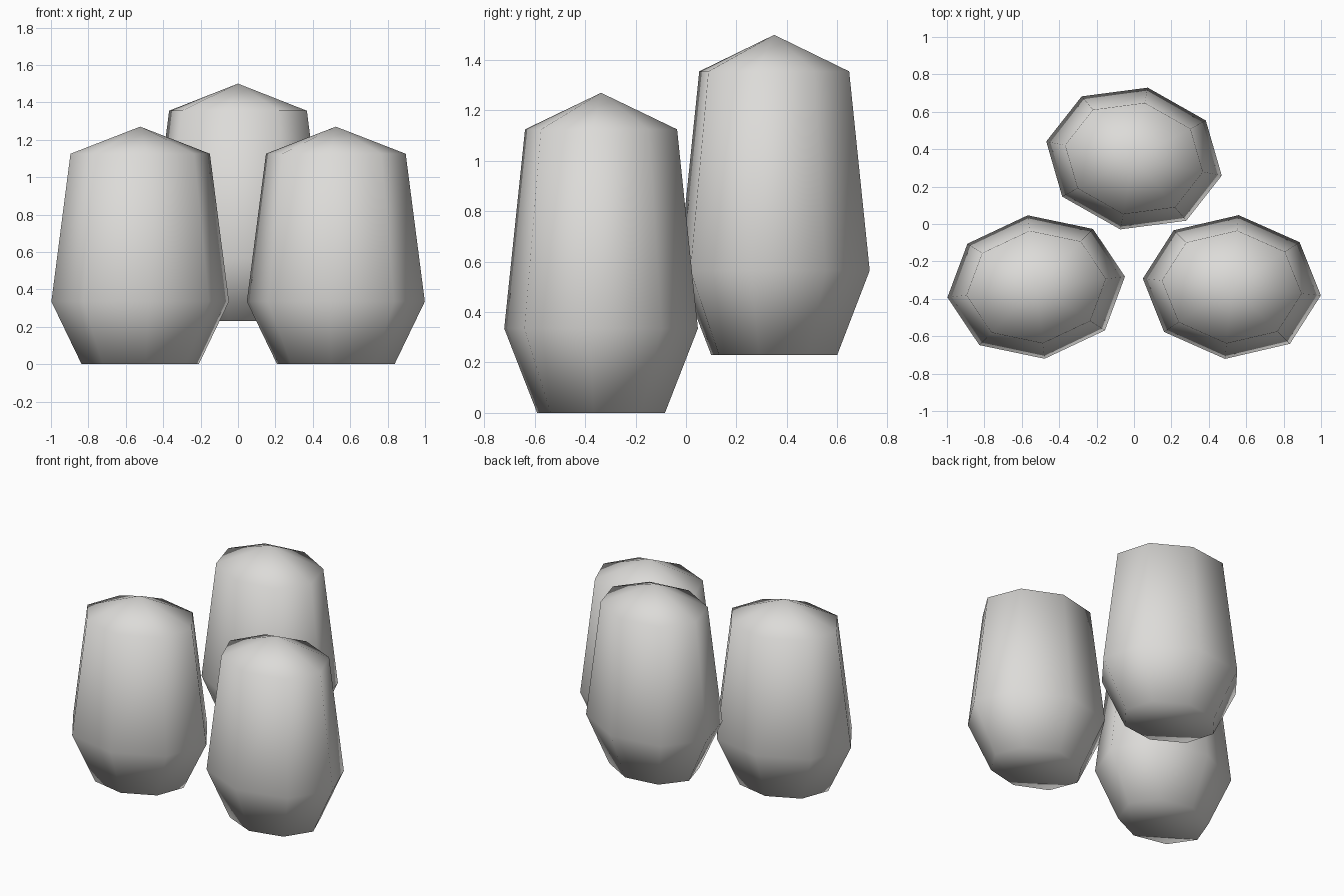
import bpy, bmesh, math

if "Cube" in bpy.data.objects:
    bpy.data.objects.remove(bpy.data.objects["Cube"])

# One flat pale warm grey for the whole model
grey = bpy.data.materials.new("pale_grey")
grey.diffuse_color = (0.72, 0.71, 0.69, 1)
grey.use_nodes = True
grey.node_tree.nodes["Principled BSDF"].inputs["Base Color"].default_value = grey.diffuse_color

SIDES, RX, RY = 8, 0.478, 0.386
# (scale of the widest ring, height) from base to shoulder, plus tip height
PROFILE = [(0.66, 0.0), (1.0, 0.335), (0.785, 1.125)]
TIP = 1.27


def pod(name, x, y, z, turn):
    """Eight-sided oval pod: flat base, bulge, tapered sides, low pointed cap."""
    bm = bmesh.new()
    rings = []
    for s, h in PROFILE:
        rings.append([bm.verts.new((RX * s * math.cos(math.tau * i / SIDES),
                                    RY * s * math.sin(math.tau * i / SIDES), h))
                      for i in range(SIDES)])
    tip = bm.verts.new((0, 0, TIP))
    bm.faces.new(rings[0][::-1])
    for i in range(SIDES):
        j = (i + 1) % SIDES
        for a, b in zip(rings, rings[1:]):
            bm.faces.new((a[i], a[j], b[j], b[i]))
        bm.faces.new((rings[-1][i], rings[-1][j], tip))
    for f in bm.faces:
        f.smooth = True
    mesh = bpy.data.meshes.new(name)
    bm.to_mesh(mesh)
    bm.free()
    mesh.materials.append(grey)
    ob = bpy.data.objects.new(name, mesh)
    ob.location = (x, y, z)
    ob.rotation_euler.z = math.radians(turn)
    bpy.context.collection.objects.link(ob)


# Two pods in front, one raised behind
pod("left_pod", -0.523, -0.337, 0.0, 6.7)
pod("right_pod", 0.523, -0.337, 0.0, -5.4)
pod("back_pod", 0.0, 0.35, 0.23, -11.0)
